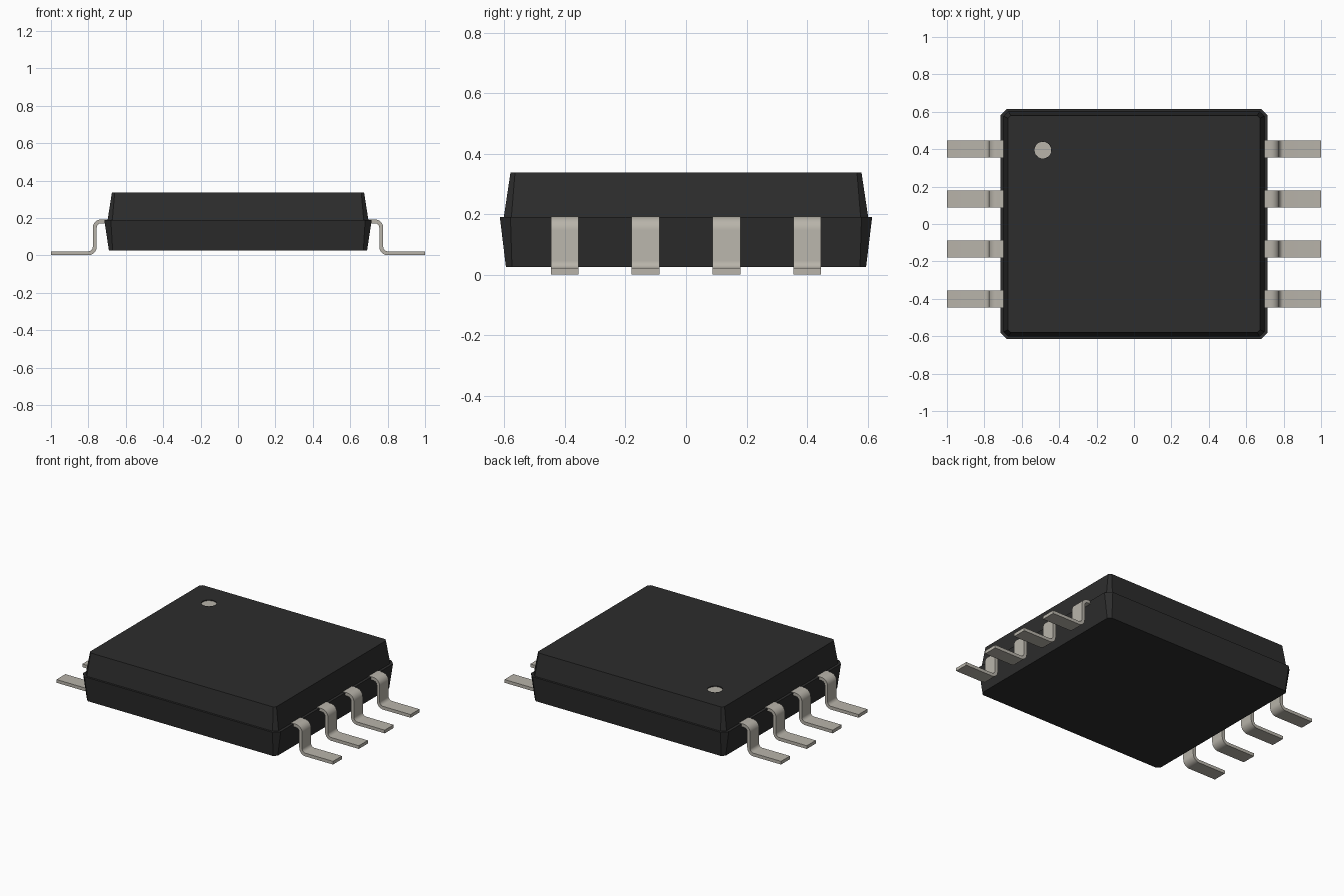
import bpy, bmesh, math
from mathutils import Vector

cube = bpy.data.objects.get("Cube")
if cube:
    bpy.data.objects.remove(cube, do_unlink=True)


def make_material(name, color):
    mat = bpy.data.materials.new(name)
    mat.use_nodes = True
    mat.diffuse_color = color
    bsdf = mat.node_tree.nodes["Principled BSDF"]
    bsdf.inputs["Base Color"].default_value = color
    bsdf.inputs["Roughness"].default_value = 0.6
    return mat


black = make_material("black plastic", (0.026, 0.026, 0.026, 1))
metal = make_material("tinned metal", (0.48, 0.455, 0.402, 1))


def finish(bm, name, mat):
    bmesh.ops.recalc_face_normals(bm, faces=bm.faces)
    mesh = bpy.data.meshes.new(name)
    bm.to_mesh(mesh)
    bm.free()
    mesh.materials.append(mat)
    obj = bpy.data.objects.new(name, mesh)
    bpy.context.collection.objects.link(obj)
    return obj


def chamfered_ring(bm, hx, hy, cut, z):
    """Rectangle outline with its four corners cut off."""
    corners = []
    for sx, sy in ((1, 1), (-1, 1), (-1, -1), (1, -1)):
        pair = [(sx * hx, sy * (hy - cut)), (sx * (hx - cut), sy * hy)]
        corners += pair if sx * sy > 0 else pair[::-1]
    return [bm.verts.new((x, y, z)) for x, y in corners]


# Moulded body: tapered lower half, narrow ledge, tapered upper half
bm = bmesh.new()
sections = [
    (0.69, 0.595, 0.02, 0.025),
    (0.715, 0.615, 0.035, 0.19),
    (0.697, 0.602, 0.025, 0.19),
    (0.674, 0.58, 0.015, 0.337),
]
rings = [chamfered_ring(bm, *s) for s in sections]
for low, high in zip(rings, rings[1:]):
    for i in range(8):
        j = (i + 1) % 8
        bm.faces.new((low[i], low[j], high[j], high[i]))
bm.faces.new(rings[0])
bm.faces.new(rings[-1])
body = finish(bm, "body", black)


# Pin one mark: shallow round dimple with a light floor
def disc(name, mat, radius, z, depth):
    bm = bmesh.new()
    bmesh.ops.create_cone(bm, cap_ends=True, segments=32, radius1=radius,
                          radius2=radius, depth=depth)
    obj = finish(bm, name, mat)
    obj.location = (-0.487, 0.395, z)
    return obj


cutter = disc("mark_cutter", black, 0.045, 0.337, 0.02)
cutter.hide_render = True
cutter.hide_set(True)
dimple = body.modifiers.new("dimple", "BOOLEAN")
dimple.operation = "DIFFERENCE"
dimple.solver = "EXACT"
dimple.object = cutter
disc("pin_one_mark", metal, 0.0445, 0.329, 0.006)


# Gull-wing leads: offset a filleted centre line, then extrude across the width
TOP, FOOT, STEM, BEND, HALF = 0.182, 0.011, 0.766, 0.035, 0.0105


def lead_side(offset):
    points = [(0.66, TOP + offset)]
    for i in range(9):
        a = math.radians(90 - i * 11.25)
        r = BEND + offset
        points.append((STEM - BEND + r * math.cos(a), TOP - BEND + r * math.sin(a)))
    for i in range(9):
        a = math.radians(180 + i * 11.25)
        r = BEND - offset
        points.append((STEM + BEND + r * math.cos(a), FOOT + BEND + r * math.sin(a)))
    points.append((1.0, FOOT + offset))
    return points


def make_lead(name, side, y, width=0.092):
    bm = bmesh.new()
    upper, lower = [
        [bm.verts.new((side * x, y - width / 2, z)) for x, z in lead_side(o)]
        for o in (HALF, -HALF)]
    strip = [bm.faces.new((upper[i], upper[i + 1], lower[i + 1], lower[i]))
             for i in range(len(upper) - 1)]
    result = bmesh.ops.extrude_face_region(bm, geom=strip, use_keep_orig=True)
    moved = [g for g in result["geom"] if isinstance(g, bmesh.types.BMVert)]
    bmesh.ops.translate(bm, verts=moved, vec=Vector((0, width, 0)))
    lead = finish(bm, name, metal)
    bpy.ops.object.select_all(action="DESELECT")
    lead.select_set(True)
    bpy.context.view_layer.objects.active = lead
    bpy.ops.object.shade_smooth_by_angle(angle=math.radians(30))


for label, side in (("left", 1), ("right", -1)):
    for n in range(4):
        make_lead(f"{label}_lead_{n + 1}", side, (n - 1.5) * 0.267)
